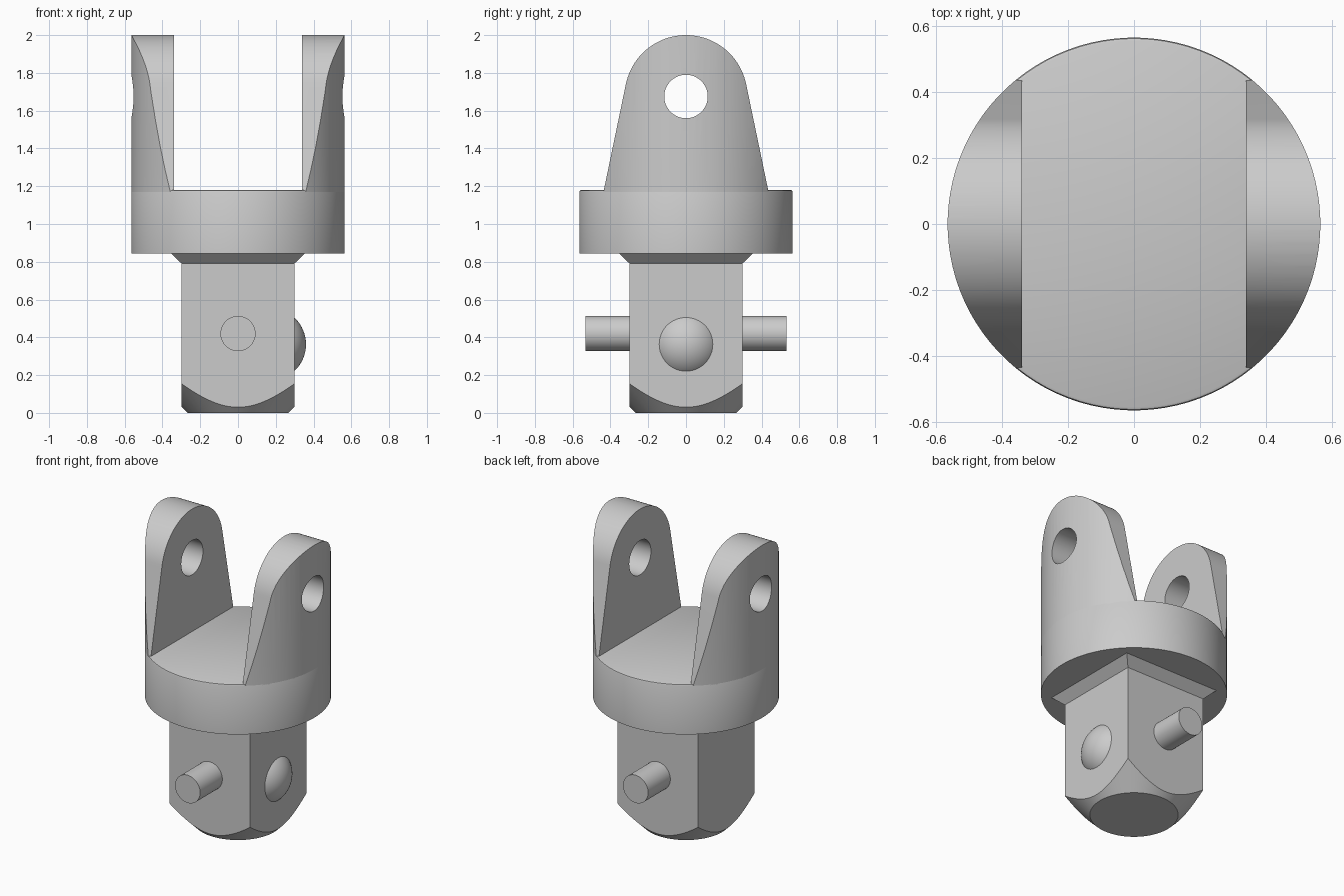
import bpy, bmesh
from math import sin, cos, pi, sqrt, atan2, acos, hypot, radians

cube = bpy.data.objects.get("Cube")
if cube:
    bpy.data.objects.remove(cube, do_unlink=True)

GREY = 0.6
steel = bpy.data.materials.new("plain_grey")
steel.use_nodes = True
steel.diffuse_color = (GREY, GREY, GREY, 1)
steel.node_tree.nodes["Principled BSDF"].inputs["Base Color"].default_value = (GREY, GREY, GREY, 1)


def loft(name, rings):
    """Closed solid through rings of equal point count."""
    bm = bmesh.new()
    loops = [[bm.verts.new(p) for p in ring] for ring in rings]
    n = len(loops[0])
    for a, b in zip(loops, loops[1:]):
        for i in range(n):
            j = (i + 1) % n
            bm.faces.new((a[i], a[j], b[j], b[i]))
    bm.faces.new(loops[0][::-1])
    bm.faces.new(loops[-1])
    bmesh.ops.recalc_face_normals(bm, faces=bm.faces)
    mesh = bpy.data.meshes.new(name)
    bm.to_mesh(mesh)
    bm.free()
    mesh.materials.append(steel)
    obj = bpy.data.objects.new(name, mesh)
    bpy.context.collection.objects.link(obj)
    return obj


def turned(name, profile, sides=96, axis="z", centre=(0, 0, 0)):
    """Regular-sided solid from (radius, height) pairs along an axis."""
    rings = []
    for r, h in profile:
        ring = []
        for i in range(sides):
            a = 2 * pi * (i + 0.5) / sides
            u, v = r * cos(a), r * sin(a)
            p = {"x": (h, u, v), "y": (u, h, v), "z": (u, v, h)}[axis]
            ring.append([p[k] + centre[k] for k in range(3)])
        rings.append(ring)
    return loft(name, rings)


def activate(obj):
    bpy.ops.object.select_all(action="DESELECT")
    obj.select_set(True)
    bpy.context.view_layer.objects.active = obj


def cut(obj, tool, operation):
    mod = obj.modifiers.new("cut", "BOOLEAN")
    mod.object = tool
    mod.operation = operation
    mod.solver = "EXACT"
    activate(obj)
    bpy.ops.object.modifier_apply(modifier=mod.name)
    bpy.data.objects.remove(tool, do_unlink=True)


def smooth(obj):
    activate(obj)
    bpy.ops.object.shade_smooth_by_angle(angle=radians(25))


# Round collar with a softened top rim
R = 0.565
collar = turned("collar", [(R, 0.845), (R, 1.17), (R - 0.003, 1.177), (R - 0.01, 1.18)])
smooth(collar)

# Square shank with flared shoulder, its lower end turned to a cone
HALF = 0.298
shank = turned("square_shank",
               [(HALF * sqrt(2), 0), (HALF * sqrt(2), 0.79),
                (0.355 * sqrt(2), 0.845), (0.355 * sqrt(2), 0.86)], sides=4)
cone = turned("cone_cutter", [(0.218, -0.05), (0.868, 0.6), (0.868, 1.0)])
cut(shank, cone, "INTERSECT")
smooth(shank)

# Cross pin through the shank
pin = turned("cross_pin", [(0.093, -0.533), (0.093, 0.533)], sides=48,
             axis="y", centre=(0, 0, 0.42))
smooth(pin)

# Detent ball on the left face
bpy.ops.mesh.primitive_uv_sphere_add(segments=64, ring_count=32, radius=0.194,
                                     location=(0.166, 0, 0.363))
ball = bpy.context.object
ball.name = "detent_ball"
ball.data.materials.append(steel)
smooth(ball)

# Fork ears: tapered, round-topped plates trimmed to the collar's cylinder
BASE_Y, BASE_Z, EYE_Z, TIP = 0.438, 1.165, 1.675, 0.325
drop = EYE_Z - BASE_Z
start = acos(TIP / hypot(BASE_Y, drop)) - atan2(drop, BASE_Y)
STEPS = 48
outline = [(BASE_Y, BASE_Z)]
for i in range(STEPS + 1):
    a = start + (pi - 2 * start) * i / STEPS
    outline.append((TIP * cos(a), EYE_Z + TIP * sin(a)))
outline.append((-BASE_Y, BASE_Z))

for side, name in ((1, "left_ear"), (-1, "right_ear")):
    ear = loft(name, [[(side * x, y, z) for y, z in outline] for x in (0.34, 0.7)])
    cut(ear, turned("round_cutter", [(R, 1.0), (R, 2.2)]), "INTERSECT")
    hole = turned("hole_cutter", [(0.115, -0.9), (0.115, 0.9)], sides=64,
                  axis="x", centre=(0, 0, EYE_Z))
    cut(ear, hole, "DIFFERENCE")
    smooth(ear)
